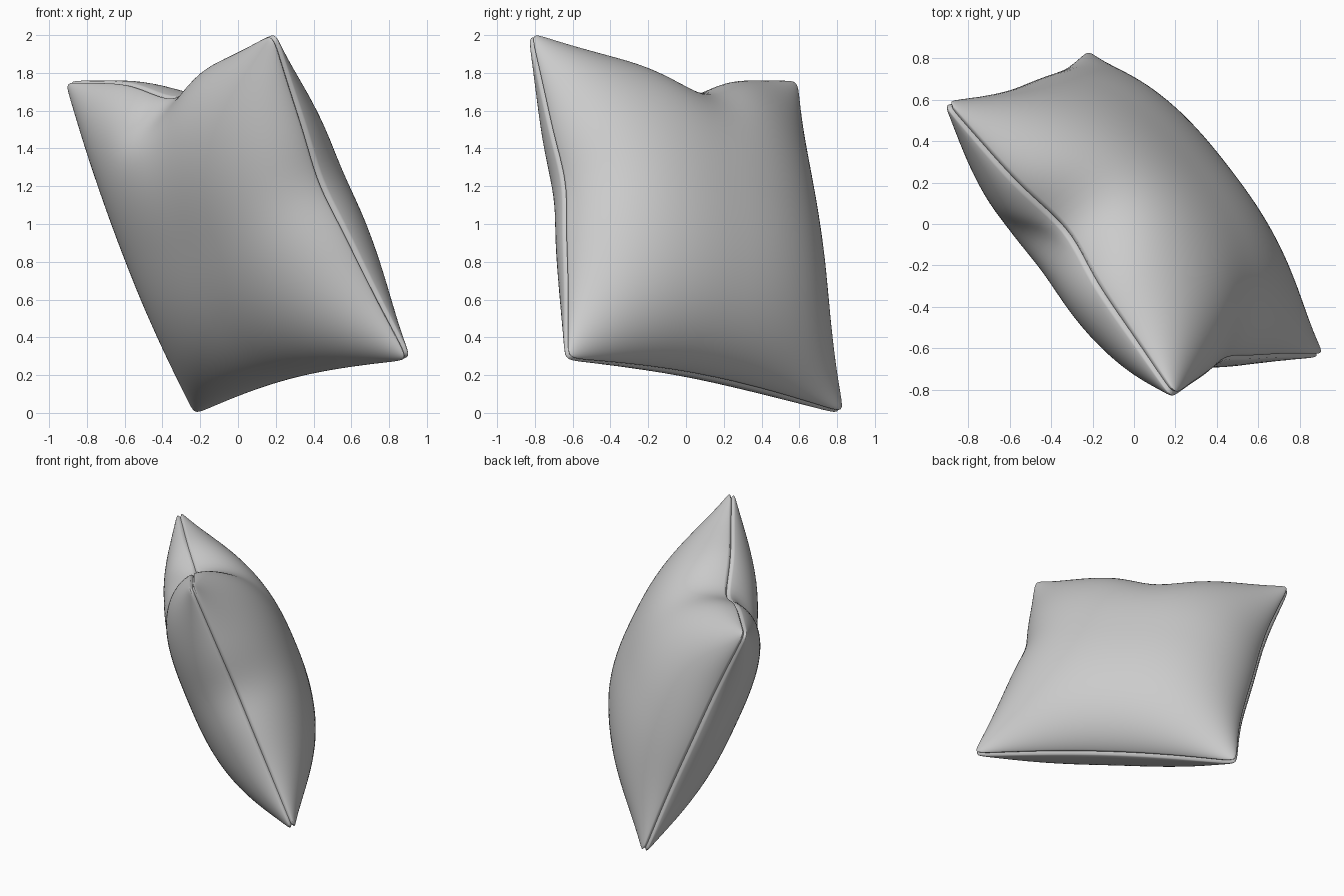
import bpy, bmesh, math
from mathutils import Vector

cube = bpy.data.objects.get("Cube")
if cube:
    bpy.data.objects.remove(cube, do_unlink=True)

# Four corners of the tilted cushion
TOP_FRONT = Vector((0.19, -0.83, 2.01))
TOP_BACK = Vector((-0.91, 0.585, 1.755))
LOW_BACK = Vector((-0.225, 0.83, -0.005))
LOW_FRONT = Vector((0.91, -0.635, 0.285))
N = 60
LIP = 0.014          # half the gap between the two seam lips

across = (TOP_BACK - TOP_FRONT + LOW_BACK - LOW_FRONT).normalized()
down = (LOW_FRONT - TOP_FRONT + LOW_BACK - TOP_BACK).normalized()
normal = across.cross(down).normalized()
middle = (TOP_FRONT + TOP_BACK + LOW_BACK + LOW_FRONT) / 4


def bell(x, centre, width):
    return math.exp(-((x - centre) / width) ** 2)


def sheet_point(u, v):
    """Point on the middle sheet, with each seam drawn inwards."""
    p = TOP_FRONT.lerp(TOP_BACK, u).lerp(LOW_FRONT.lerp(LOW_BACK, u), v)
    arc_u, arc_v = math.sin(math.pi * u), math.sin(math.pi * v)
    top = 0.1 * arc_u + 0.12 * arc_u * bell(u, 0.55, 0.14)
    bottom = 0.06 * arc_u
    front = 0.09 * arc_v + 0.03 * bell(v, 0.45, 0.12)
    back = 0.075 * arc_v + 0.012 * arc_v * math.sin(9 * v)
    p += down * (top * (1 - v) ** 4 - bottom * v ** 4)
    p += across * (front * (1 - u) ** 4 - back * u ** 4)
    # Blunt the corner tips
    blunt = abs((2 * u - 1) * (2 * v - 1)) ** 30
    return p + (middle - p).normalized() * 0.03 * blunt


def puff(u, v, side):
    """Stuffing height above the middle sheet."""
    s, t = abs(2 * u - 1), abs(2 * v - 1)
    fullness = 2.8 if side > 0 else 2.5
    h = (max(0, 1 - s ** fullness) * max(0, 1 - t ** fullness)) ** 0.6
    if side > 0:
        # Crease running down from the pinched top seam
        h *= 1 - 0.35 * bell(u, 0.56 + 0.6 * v, 0.06) * bell(v, 0, 0.1)
        return LIP + 0.365 * h
    return LIP + 0.435 * h * (1 - 0.2 * (s * t) ** 2)


def spaced(i):
    return 0.5 - 0.5 * math.cos(math.pi * i / N)


bm = bmesh.new()

# Two stuffed panels
panels = []
for side in (1, -1):
    grid = {}
    for i in range(N + 1):
        for j in range(N + 1):
            u, v = spaced(i), spaced(j)
            grid[i, j] = bm.verts.new(sheet_point(u, v) + normal * side * puff(u, v, side))
    for i in range(N):
        for j in range(N):
            bm.faces.new((grid[i, j], grid[i + 1, j], grid[i + 1, j + 1], grid[i, j + 1]))
    panels.append(grid)

# Seam groove joining the panels, sunk slightly between the lips
rim = [(i, 0) for i in range(N)] + [(N, j) for j in range(N)]
rim += [(N - i, N) for i in range(N)] + [(0, N - j) for j in range(N)]
groove = []
for i, j in rim:
    p = sheet_point(spaced(i), spaced(j))
    groove.append(bm.verts.new(p + (middle - p).normalized() * 0.02))
for k, key in enumerate(rim):
    m = (k + 1) % len(rim)
    for grid in panels:
        bm.faces.new((grid[key], grid[rim[m]], groove[m], groove[k]))

bmesh.ops.recalc_face_normals(bm, faces=bm.faces)
mesh = bpy.data.meshes.new("cushion")
bm.to_mesh(mesh)
bm.free()
cushion = bpy.data.objects.new("cushion", mesh)
bpy.context.collection.objects.link(cushion)

# Plain fabric colour
fabric = bpy.data.materials.new("light_grey_fabric")
fabric.use_nodes = True
colour = (0.6, 0.6, 0.6, 1)
fabric.diffuse_color = colour
fabric.node_tree.nodes["Principled BSDF"].inputs["Base Color"].default_value = colour
mesh.materials.append(fabric)

bpy.ops.object.select_all(action='DESELECT')
cushion.select_set(True)
bpy.context.view_layer.objects.active = cushion
bpy.ops.object.shade_smooth_by_angle(angle=math.radians(70))
